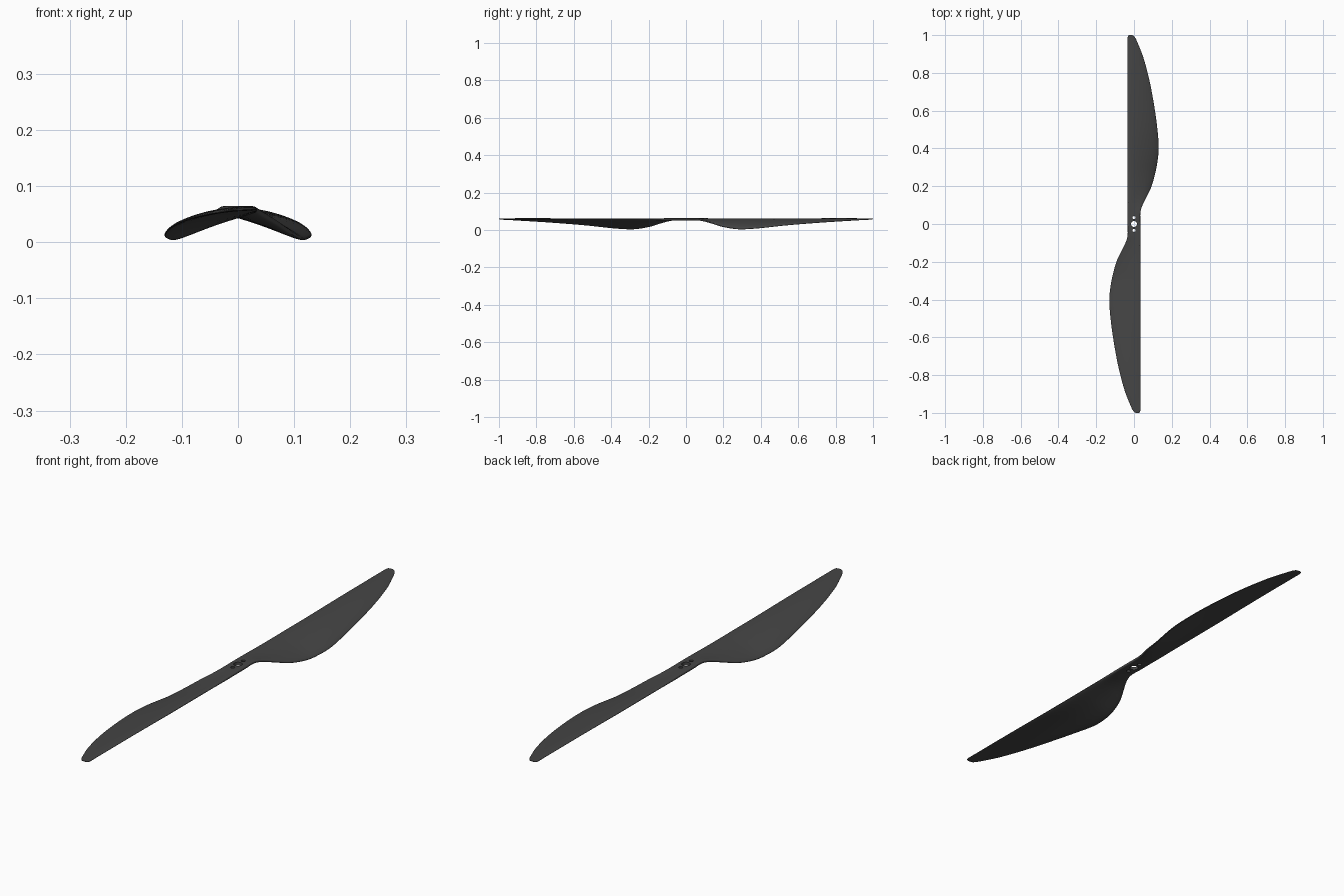
import bpy, bmesh, math

if "Cube" in bpy.data.objects:
    bpy.data.objects.remove(bpy.data.objects["Cube"])

# Blade stations: y, leading x, trailing x, leading z, trailing z, half thickness, camber
ST = [
    (0.00, -.034, .034, .058, .058, .0065, 0),
    (0.06, -.034, .034, .058, .058, .0065, 0),
    (0.10, -.034, .045, .058, .050, .0070, .001),
    (0.15, -.034, .070, .058, .034, .0075, .003),
    (0.20, -.034, .093, .058, .018, .0080, .005),
    (0.28, -.034, .115, .058, .006, .0080, .006),
    (0.35, -.034, .127, .058, .008, .0078, .006),
    (0.41, -.034, .131, .058, .013, .0074, .006),
    (0.50, -.034, .124, .058, .023, .0066, .006),
    (0.60, -.034, .111, .059, .032, .0058, .005),
    (0.75, -.034, .084, .060, .043, .0048, .004),
    (0.88, -.034, .050, .060, .051, .0038, .003),
    (0.96, -.034, .019, .060, .056, .0032, .001),
    (0.985, -.034, .007, .060, .058, .0030, 0),
    (0.996, -.031, -.001, .060, .059, .0025, 0),
    (1.00, -.026, -.010, .060, .060, .0012, 0),
]


def tangent(i, c):
    a, b = ST[max(i - 1, 0)], ST[min(i + 1, len(ST) - 1)]
    return 0 if i == 0 else (b[c] - a[c]) / (b[0] - a[0])


def station(i, t):
    """Smooth interpolation between station i and the next."""
    p, q = ST[i], ST[i + 1]
    d = q[0] - p[0]
    out = [p[0] + d * t]
    for c in range(1, 7):
        out.append((2*t**3 - 3*t**2 + 1) * p[c] + (t**3 - 2*t**2 + t) * d * tangent(i, c)
                   + (3*t**2 - 2*t**3) * q[c] + (t**3 - t**2) * d * tangent(i + 1, c))
    return out


N = 40


def section(s):
    """Rounded, cambered airfoil ring."""
    y, xl, xt, zl, zt, h, cam = s
    cx, cz = (xl + xt) / 2, (zl + zt) / 2
    dx, dz = (xt - xl) / 2, (zt - zl) / 2
    L = math.hypot(dx, dz)
    p = 4 - 1.4 * min(max((y - .05) / .15, 0), 1)
    ring = []
    for k in range(N):
        a = 2 * math.pi * k / N
        c, n = math.cos(a), math.sin(a)
        u = math.copysign(abs(c) ** (2 / p), c)
        v = math.copysign(abs(n) ** (2 / p), n) * h + cam * (1 - u * u)
        ring.append((cx + dx * u - dz / L * v, y, cz + dz * u + dx / L * v))
    return ring


# Two blades, the second turned half a revolution, welded at the hub
bm = bmesh.new()
stations = [station(i, j / 4) for i in range(len(ST) - 1) for j in range(4)] + [ST[-1]]
for sign in (1, -1):
    rings = [[bm.verts.new((sign * x, sign * y, z)) for x, y, z in section(s)] for s in stations]
    for a, b in zip(rings, rings[1:]):
        for k in range(N):
            m = (k + 1) % N
            bm.faces.new((a[k], a[m], b[m], b[k]))
    bm.faces.new(rings[-1])
bmesh.ops.remove_doubles(bm, verts=bm.verts, dist=1e-5)
bmesh.ops.recalc_face_normals(bm, faces=bm.faces)
mesh = bpy.data.meshes.new("propeller")
bm.to_mesh(mesh)
bm.free()
prop = bpy.data.objects.new("propeller", mesh)
bpy.context.collection.objects.link(prop)

# Shaft hole and two bolt holes
for y, r in ((0, .016), (.034, .008), (-.034, .008)):
    bpy.ops.mesh.primitive_cylinder_add(vertices=32, radius=r, depth=.1, location=(0, y, .058))
    cutter = bpy.context.object
    cutter.name = "hole_cutter"
    cutter.hide_render = True
    mod = prop.modifiers.new("hole", "BOOLEAN")
    mod.operation = 'DIFFERENCE'
    mod.solver = 'EXACT'
    mod.object = cutter
    bpy.context.view_layer.objects.active = prop
    bpy.ops.object.modifier_apply(modifier=mod.name)
    bpy.data.objects.remove(cutter)

# Dark plastic, smooth shading
mat = bpy.data.materials.new("dark_plastic")
mat.diffuse_color = (.06, .06, .06, 1)
mat.use_nodes = True
mat.node_tree.nodes["Principled BSDF"].inputs["Base Color"].default_value = mat.diffuse_color
prop.data.materials.clear()
prop.data.materials.append(mat)
bpy.ops.object.select_all(action='DESELECT')
prop.select_set(True)
bpy.context.view_layer.objects.active = prop
bpy.ops.object.shade_smooth_by_angle(angle=math.radians(40))
